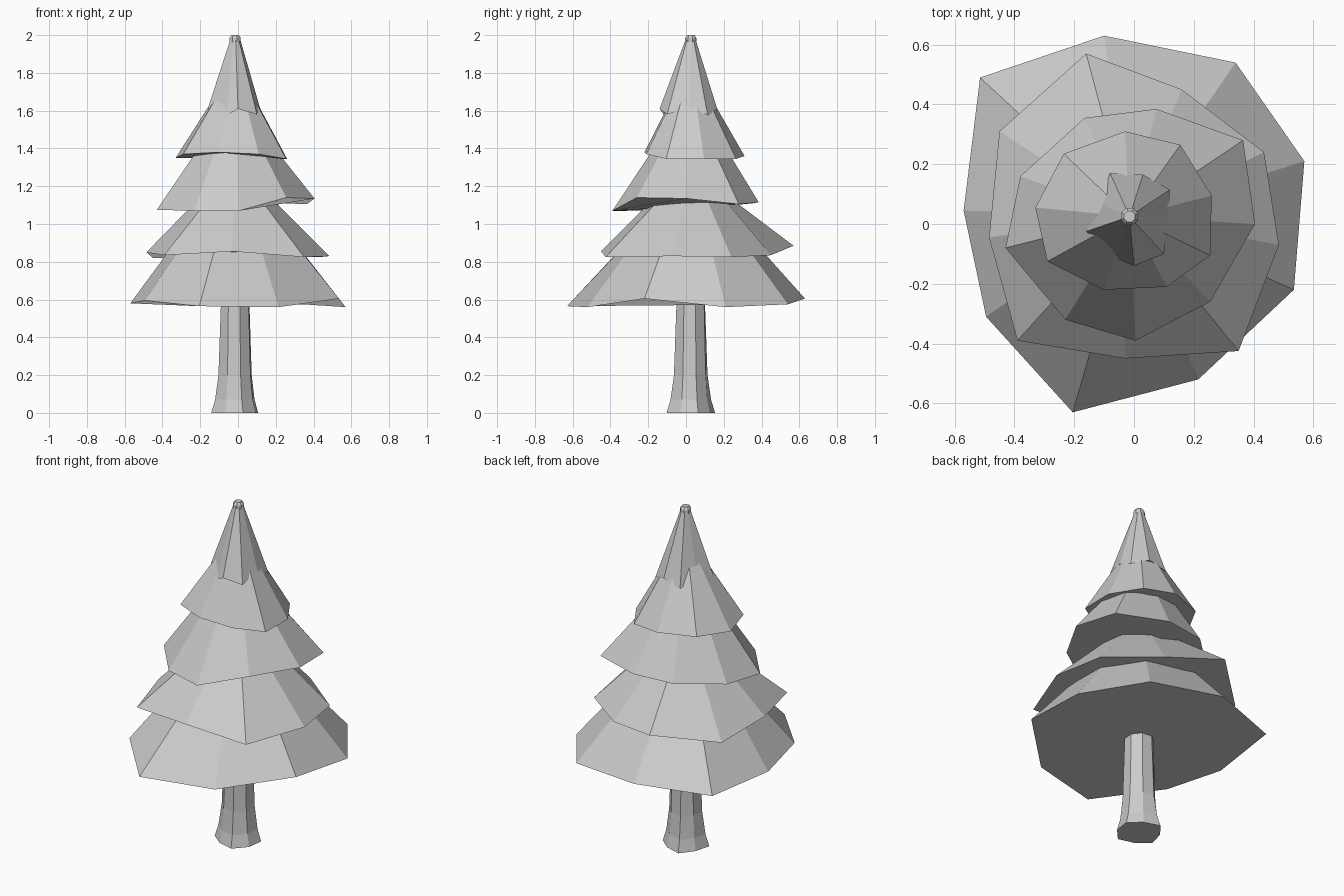
import bpy, math

CX, CY = -0.015, 0.025   # trunk axis


def make_object(name, verts, faces):
    mesh = bpy.data.meshes.new(name)
    mesh.from_pydata(verts, [], faces)
    mesh.update()
    obj = bpy.data.objects.new(name, mesh)
    bpy.context.collection.objects.link(obj)
    return obj


def loft(name, rings):
    """Skin a stack of equal-sized rings, listed bottom to top, and cap both ends."""
    n = len(rings[0])
    verts = [v for ring in rings for v in ring]
    faces = [tuple(reversed(range(n)))]
    for r in range(len(rings) - 1):
        a = r * n
        for i in range(n):
            j = (i + 1) % n
            faces.append((a + i, a + j, a + n + j, a + n + i))
    faces.append(tuple(range(len(verts) - n, len(verts))))
    return make_object(name, verts, faces)


def branch_tier(name, rim, top_z, top_r):
    """Uneven skirt of branches: ragged rim rising to a small ring on the axis."""
    top = []
    for x, y, z in rim:
        a = math.atan2(y - CY, x - CX)
        top.append((CX + top_r * math.cos(a), CY + top_r * math.sin(a), top_z))
    return loft(name, [rim[::-1], top[::-1]])   # rims are listed clockwise


# Trunk: flared foot, long taper, bevelled tip showing above the branches
sides = 8
flare = [1.0, 0.88, 1.06, 0.9, 1.04, 0.9, 1.05, 0.95]
profile = [(0.0, 0.128, 1), (0.07, 0.108, 0.8), (0.2, 0.092, 0.3), (0.56, 0.08, 0),
           (1.93, 0.026, 0), (1.97, 0.031, 0), (1.985, 0.031, 0), (2.0, 0.02, 0)]
rings = []
for z, r, amount in profile:
    ring = []
    for i in range(sides):
        a = math.tau * (i + 0.4) / sides
        rr = r * (1 + (flare[i] - 1) * amount)
        ring.append((CX + rr * math.cos(a), CY + rr * math.sin(a), z))
    rings.append(ring)
loft("trunk", rings)

# Branch tiers, bottom to top
branch_tier("branches_lowest", [
    (-0.10, 0.63, 0.605), (0.34, 0.54, 0.575), (0.57, 0.21, 0.56),
    (0.535, -0.22, 0.605), (0.215, -0.52, 0.56), (-0.205, -0.63, 0.565),
    (-0.495, -0.31, 0.595), (-0.57, 0.045, 0.58), (-0.515, 0.49, 0.59)], 1.05, 0.21)

branch_tier("branches_low", [
    (-0.16, 0.57, 0.885), (0.16, 0.45, 0.835), (0.435, 0.24, 0.825),
    (0.485, -0.07, 0.83), (0.35, -0.425, 0.825), (-0.03, -0.45, 0.855),
    (-0.39, -0.39, 0.835), (-0.485, -0.045, 0.85), (-0.45, 0.31, 0.82)], 1.2, 0.13)

branch_tier("branches_middle", [
    (-0.165, 0.355, 1.11), (0.075, 0.385, 1.115), (0.365, 0.28, 1.105),
    (0.405, 0.0, 1.135), (0.255, -0.26, 1.14), (0.005, -0.39, 1.07),
    (-0.23, -0.32, 1.07), (-0.43, -0.08, 1.075), (-0.38, 0.16, 1.09)], 1.5, 0.13)

branch_tier("branches_high", [
    (-0.03, 0.31, 1.36), (0.155, 0.265, 1.345), (0.26, 0.095, 1.345),
    (0.255, -0.105, 1.345), (0.11, -0.21, 1.37), (-0.10, -0.22, 1.38),
    (-0.29, -0.125, 1.37), (-0.33, 0.055, 1.35), (-0.235, 0.235, 1.36)], 1.75, 0.06)

branch_tier("branches_top", [
    (-0.08, 0.17, 1.58), (0.03, 0.165, 1.61), (0.12, 0.115, 1.575),
    (0.115, 0.02, 1.62), (0.10, -0.10, 1.58), (0.0, -0.14, 1.61),
    (-0.06, -0.115, 1.575), (-0.16, -0.025, 1.61), (-0.12, 0.07, 1.62)], 1.98, 0.026)
